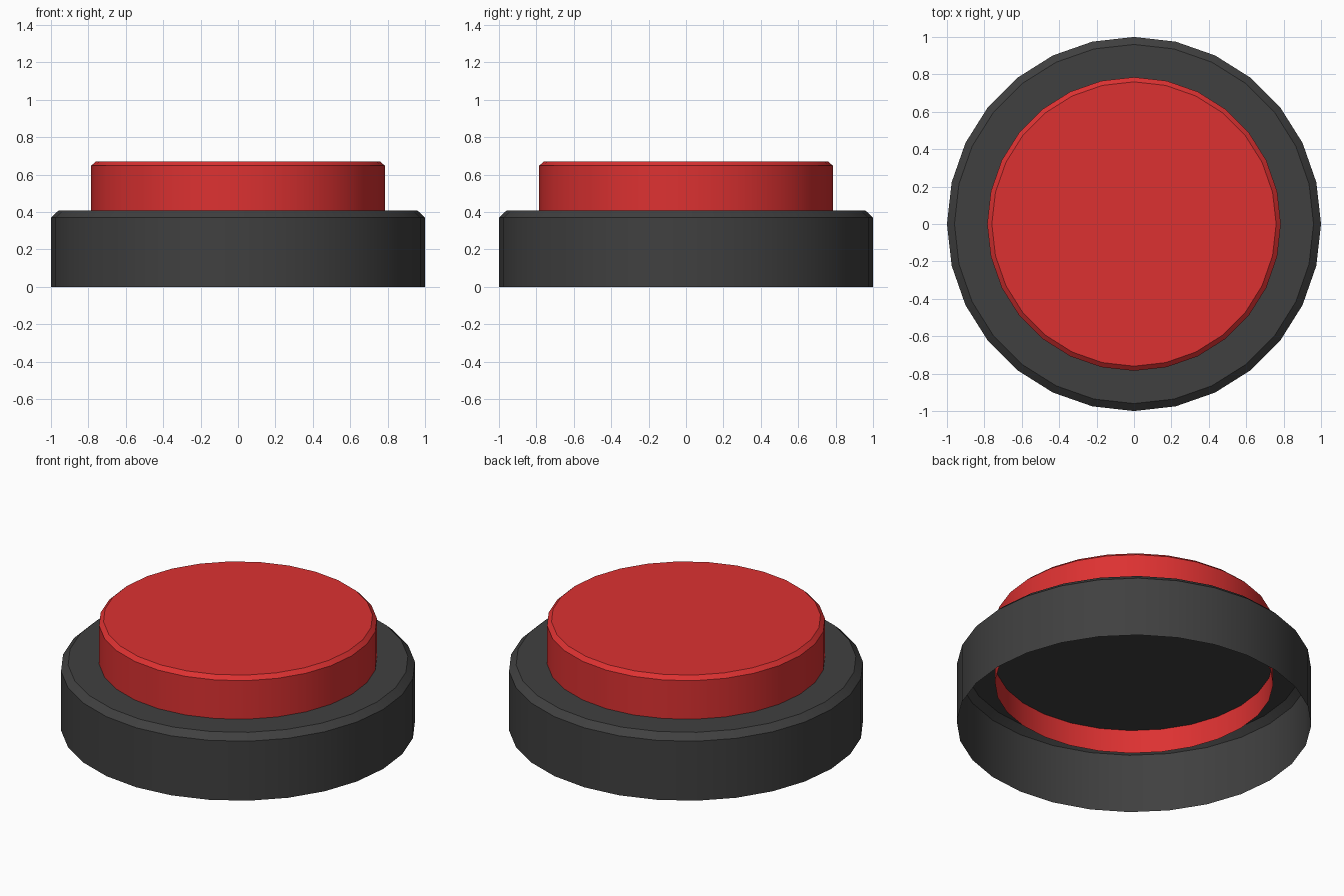
import bpy, bmesh, math

if "Cube" in bpy.data.objects:
    bpy.data.objects.remove(bpy.data.objects["Cube"])

SIDES = 28


def material(name, color):
    m = bpy.data.materials.new(name)
    m.diffuse_color = (*color, 1.0)
    m.use_nodes = True
    m.node_tree.nodes["Principled BSDF"].inputs["Base Color"].default_value = m.diffuse_color
    return m


def capped_shell(name, profile, mat):
    """Revolve (radius, z) rings from bottom to top; open below, capped on top."""
    bm = bmesh.new()
    rings = [[bm.verts.new((r * math.cos(2 * math.pi * i / SIDES),
                            r * math.sin(2 * math.pi * i / SIDES), z))
              for i in range(SIDES)] for r, z in profile]
    for low, high in zip(rings, rings[1:]):
        for i in range(SIDES):
            j = (i + 1) % SIDES
            bm.faces.new((low[i], low[j], high[j], high[i]))
    bm.faces.new(rings[-1])
    mesh = bpy.data.meshes.new(name)
    bm.to_mesh(mesh)
    bm.free()
    mesh.materials.append(mat)
    obj = bpy.data.objects.new(name, mesh)
    bpy.context.collection.objects.link(obj)
    # smooth round walls, crisp bevel edges
    bpy.ops.object.select_all(action='DESELECT')
    obj.select_set(True)
    bpy.context.view_layer.objects.active = obj
    bpy.ops.object.shade_smooth_by_angle(angle=math.radians(30))
    return obj


dark_grey = material("dark_grey", (0.051, 0.051, 0.051))
red = material("red", (0.72, 0.031, 0.031))

# Housing: hollow below, bevelled rim, full disc on top
capped_shell("housing", [(1.0, 0.0), (1.0, 0.37), (0.96, 0.407)], dark_grey)

# Push cap: its skirt continues below the housing top
capped_shell("push_cap", [(0.785, 0.26), (0.785, 0.647), (0.76, 0.67)], red)
